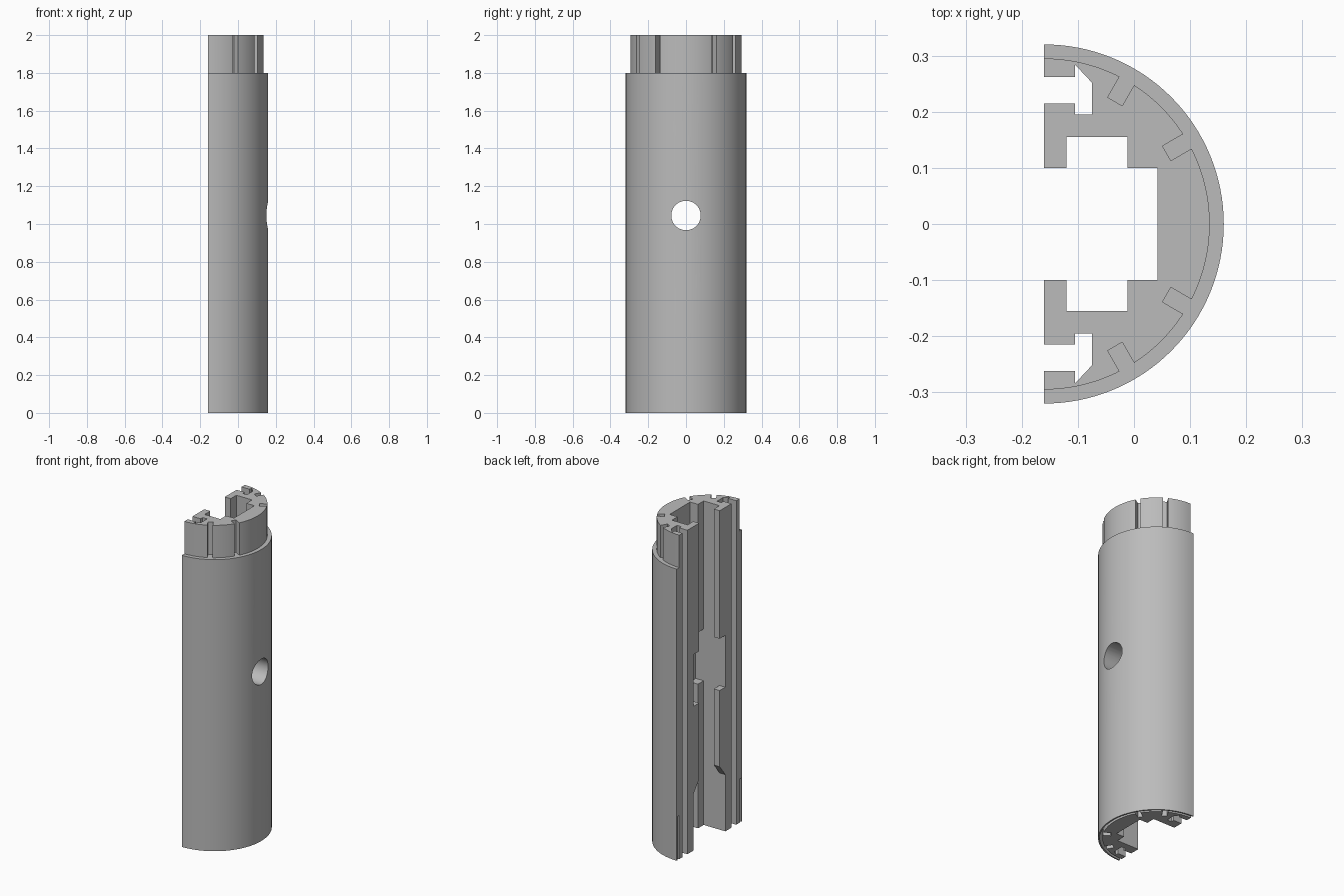
import bpy, bmesh, math
from mathutils import Matrix, Vector

if "Cube" in bpy.data.objects:
    bpy.data.objects.remove(bpy.data.objects["Cube"], do_unlink=True)

AXIS_X = -0.16          # the flat split face lies on the cylinder axis
SOCKET = 0.27           # depth of the joint groove at the foot
SHOULDER = 1.8

grey = bpy.data.materials.new("plain grey")
grey.use_nodes = True
colour = (0.5, 0.5, 0.5, 1)
grey.diffuse_color = colour
grey.node_tree.nodes["Principled BSDF"].inputs["Base Color"].default_value = colour


def to_object(name, bm):
    bmesh.ops.recalc_face_normals(bm, faces=bm.faces)
    mesh = bpy.data.meshes.new(name)
    bm.to_mesh(mesh)
    bm.free()
    ob = bpy.data.objects.new(name, mesh)
    bpy.context.collection.objects.link(ob)
    mesh.materials.append(grey)
    return ob


def prism(points, axis):
    """Closed prism: outline of 3D points pushed along a vector."""
    bm = bmesh.new()
    face = bm.faces.new([bm.verts.new(p) for p in points])
    out = bmesh.ops.extrude_face_region(bm, geom=[face])
    moved = [v for v in out["geom"] if isinstance(v, bmesh.types.BMVert)]
    bmesh.ops.translate(bm, verts=moved, vec=axis)
    return to_object("cutter", bm)


def upright(outline, z0, z1):
    return prism([(x, y, z0) for x, y in outline], Vector((0, 0, z1 - z0)))


def box(x0, x1, y0, y1, z0, z1):
    return upright([(x0, y0), (x1, y0), (x1, y1), (x0, y1)], z0, z1)


def cut(target, cutter):
    cutter.hide_render = True
    mod = target.modifiers.new("cut", "BOOLEAN")
    mod.operation = "DIFFERENCE"
    mod.solver = "EXACT"
    mod.object = cutter
    bpy.context.view_layer.objects.active = target
    bpy.ops.object.modifier_apply(modifier=mod.name)
    bpy.data.objects.remove(cutter, do_unlink=True)


# Half-round body: section with neck, shoulder and foot groove, turned half a circle
section = [(0, 0), (0.297, 0), (0.297, SOCKET), (0.312, SOCKET), (0.312, 0),
           (0.32, 0), (0.32, SHOULDER), (0.295, SHOULDER), (0.295, 2), (0, 2)]
bm = bmesh.new()
ring = [bm.verts.new((AXIS_X, -r, z)) for r, z in section]
start = bm.faces.new(ring)
spun = bmesh.ops.spin(bm, geom=[start] + list(start.edges) + ring, angle=math.pi,
                      steps=64, axis=(0, 0, 1), cent=(AXIS_X, 0, 0))
bmesh.ops.remove_doubles(bm, verts=bm.verts, dist=1e-5)
bmesh.ops.dissolve_degenerate(bm, edges=bm.edges, dist=1e-5)
body = to_object("half_round_body", bm)

# Central channel with a wide pocket behind the lips
half = [(-0.3, 0.1), (-0.12, 0.1), (-0.12, 0.155), (-0.012, 0.155),
        (-0.012, 0.1), (0.042, 0.1)]
cut(body, upright(half + [(x, -y) for x, y in reversed(half)], -0.1, 2.1))

# Middle chamber and its round side hole
cut(body, box(-0.3, 0.042, -0.155, 0.155, 0.89, 1.21))
circle = [(0, 0.078 * math.cos(a), 1.045 + 0.078 * math.sin(a))
          for a in (i * math.tau / 48 for i in range(48))]
cut(body, prism(circle, Vector((0.3, 0, 0))))

# Lips end above the foot with a sloped edge
relief = [(-0.155, -0.1), (0.155, -0.1), (0.155, 0.35), (0.1, 0.42),
          (-0.1, 0.42), (-0.155, 0.35)]
cut(body, prism([(-0.3, y, z) for y, z in relief], Vector((0.2, 0, 0))))

# Hooked side grooves, full length on both sides
hook = [(-0.3, 0.215), (-0.105, 0.215), (-0.105, 0.195), (-0.075, 0.195),
        (-0.075, 0.252), (-0.105, 0.284), (-0.105, 0.262), (-0.3, 0.262)]
for side in (1, -1):
    cut(body, upright([(x, side * y) for x, y in hook], -0.1, 2.1))

# Key slots in the neck and in the foot
for degrees in (-60, -30, 30, 60):
    turn = Matrix.Translation((AXIS_X, 0, 0)) @ Matrix.Rotation(math.radians(degrees), 4, "Z")
    for reach, z0, z1 in ((0.312, SHOULDER, 2.1), (0.304, -0.1, SOCKET)):
        slot = box(0.252, reach, -0.015, 0.015, z0, z1)
        slot.data.transform(turn)
        cut(body, slot)

# Smooth round wall, crisp edges
bpy.ops.object.select_all(action="DESELECT")
body.select_set(True)
bpy.context.view_layer.objects.active = body
bpy.ops.object.shade_smooth_by_angle(angle=math.radians(30))
